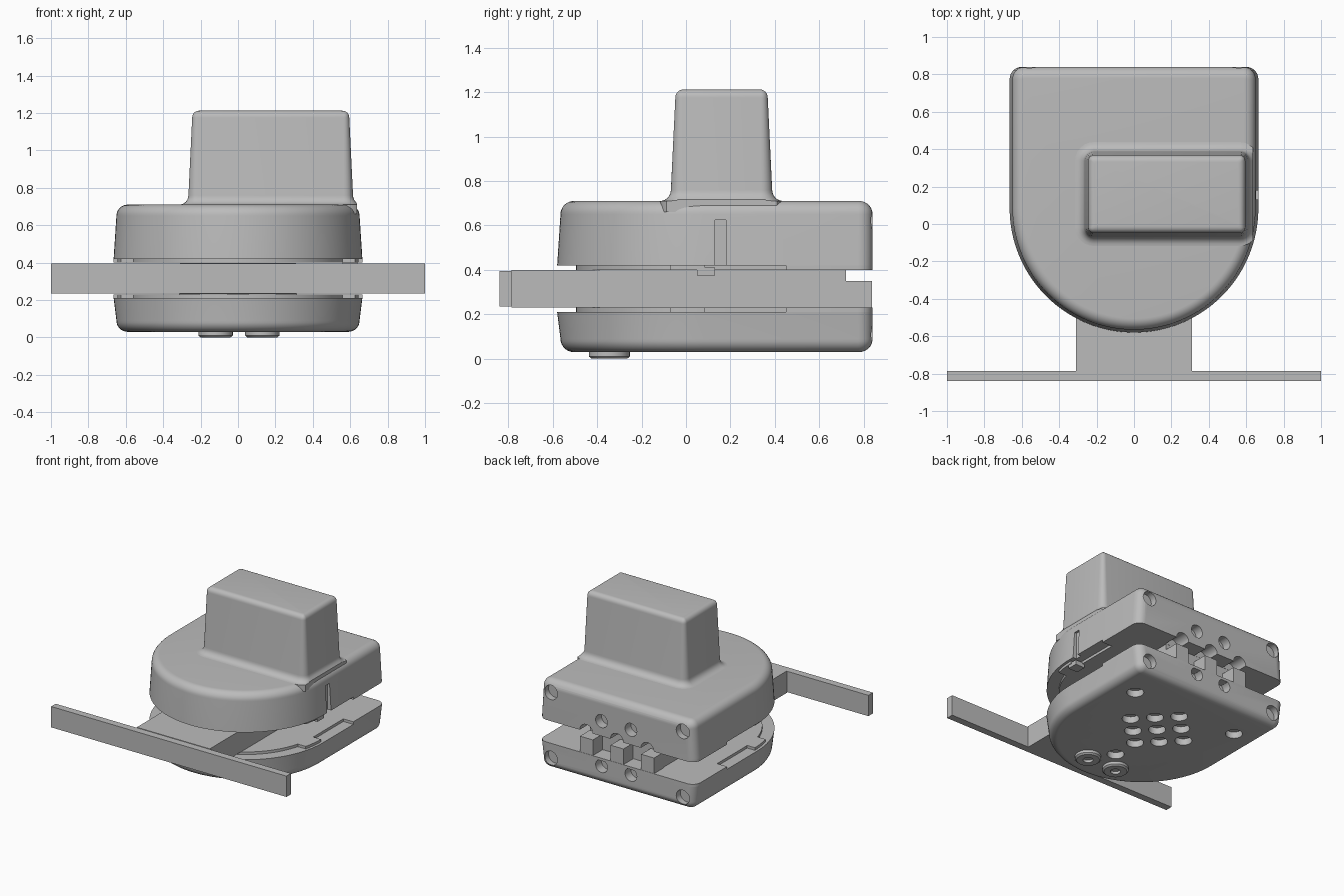
import bpy, bmesh
from math import sin, cos, pi, radians
from mathutils import Matrix

cube = bpy.data.objects.get("Cube")
if cube:
    bpy.data.objects.remove(cube)

grey = bpy.data.materials.new("plain_grey")
grey.use_nodes = True
colour = (0.5, 0.5, 0.5, 1)
grey.diffuse_color = colour
grey.node_tree.nodes["Principled BSDF"].inputs["Base Color"].default_value = colour


def finish(name, bm):
    bmesh.ops.recalc_face_normals(bm, faces=bm.faces)
    mesh = bpy.data.meshes.new(name)
    bm.to_mesh(mesh)
    bm.free()
    mesh.materials.append(grey)
    ob = bpy.data.objects.new(name, mesh)
    bpy.context.collection.objects.link(ob)
    return ob


def loft(name, rings):
    """Skin a stack of (outline, z) rings and cap both ends."""
    bm = bmesh.new()
    rows = [[bm.verts.new((x, y, z)) for x, y in pts] for pts, z in rings]
    for a, b in zip(rows, rows[1:]):
        for i in range(len(a)):
            j = (i + 1) % len(a)
            bm.faces.new((a[i], a[j], b[j], b[i]))
    bm.faces.new(rows[0])
    bm.faces.new(rows[-1])
    return finish(name, bm)


def arc(cx, cy, r, start, end, n):
    return [(cx + r * cos(radians(start + (end - start) * i / n)),
             cy + r * sin(radians(start + (end - start) * i / n))) for i in range(n + 1)]


def d_outline(taper, inset=0):
    """Round front, straight sides, flat back with small corners."""
    w, back, r = 0.665 - taper - inset, 0.84 - inset, 0.065 - inset
    return (arc(0, 0.085, w, 180, 360, 64) + arc(w - r, back - r, r, 0, 90, 6)
            + arc(r - w, back - r, r, 90, 180, 6))


def box(name, x0, x1, y0, y1, z0, z1):
    return loft(name, [([(x0, y0), (x1, y0), (x1, y1), (x0, y1)], z) for z in (z0, z1)])


def shell(name, z_open, z_closed):
    """Tapered case half with a rounded closed edge."""
    s = 1 if z_closed > z_open else -1
    r = 0.06
    rings = [(d_outline(0), z_open)]
    for k in range(9):
        a = k / 8 * pi / 2
        rings.append((d_outline(0.015, r * (1 - cos(a))), z_closed - s * r * (1 - sin(a))))
    return loft(name, rings)


def lips(prefix, z0, z1):
    """Stepped mating rim: recessed front, middle step, full back."""
    return [loft(prefix + "_front_lip", [(d_outline(0.085), z) for z in (z0, z1)]),
            loft(prefix + "_middle_lip",
                 [([p for p in d_outline(0.02) if -0.1 < p[1] < 0.5], z) for z in (z0, z1)]),
            loft(prefix + "_back_lip",
                 [([(0.665, 0.45)] + [p for p in d_outline(0) if p[1] > 0.5]
                   + [(-0.665, 0.45)], z) for z in (z0, z1)])]


def cut(targets, add_shapes):
    """Subtract the shapes that add_shapes puts in a mesh."""
    bm = bmesh.new()
    add_shapes(bm)
    cutter = finish("cutter", bm)
    cutter.hide_render = True
    for ob in targets:
        mod = ob.modifiers.new("cut", "BOOLEAN")
        mod.operation, mod.solver, mod.object = "DIFFERENCE", "EXACT", cutter
        bpy.context.view_layer.update()
        result = ob.evaluated_get(bpy.context.evaluated_depsgraph_get())
        mesh = bpy.data.meshes.new_from_object(result)
        ob.modifiers.clear()
        ob.data = mesh
    bpy.data.objects.remove(cutter)


def drill(bm, x, y, z, r, depth, along_y=False):
    m = Matrix.Translation((x, y, z))
    if along_y:
        m = m @ Matrix.Rotation(pi / 2, 4, "X")
    bmesh.ops.create_cone(bm, cap_ends=True, segments=28, radius1=r, radius2=r,
                          depth=2 * depth, matrix=m)


# Case halves
upper = shell("upper_shell", 0.42, 0.71)
lower = shell("lower_shell", 0.21, 0.03)
upper_lips = lips("upper", 0.40, 0.42)
lower_lips = lips("lower", 0.21, 0.23)
hole_xs = (0.13, -0.12)
groove_xs = (-0.26, 0, 0.26)


def upper_cuts(bm):
    for x in (-0.56, 0.56):
        drill(bm, x, 0.84, 0.62, 0.055, 0.05, True)
    for x in hole_xs:
        drill(bm, x, 0.84, 0.515, 0.05, 0.07, True)
    for x in groove_xs:
        drill(bm, x, 0.84, 0.40, 0.055, 0.12, True)
    # side slot
    m = Matrix.Translation((0.67, 0.155, 0.52)) @ Matrix.Diagonal((0.07, 0.05, 0.21, 1))
    bmesh.ops.create_cube(bm, size=1, matrix=m)


def lower_cuts(bm):
    for x in (-0.56, 0.56):
        drill(bm, x, 0.84, 0.115, 0.055, 0.05, True)
    for x in hole_xs:
        drill(bm, x, 0.84, 0.17, 0.05, 0.07, True)
    # vent holes in a diamond grid, then single holes
    for i in (-1, 0, 1):
        for j in (-1, 0, 1):
            drill(bm, 0.12 * (i + j), 0.25 + 0.12 * (i - j), 0.03, 0.06, 0.05)
    for x, y in ((0.45, 0.55), (-0.45, 0.55), (0, -0.2)):
        drill(bm, x, y, 0.03, 0.06, 0.05)


cut([upper] + upper_lips, upper_cuts)
cut([lower], lower_cuts)

# Tower with flared foot and rounded top
def tower_ring(g):
    hx, hy, r = 0.44 + g, 0.228 + g, max(0.012, 0.05 + g)
    cx, cy = 0.175, 0.16
    pts = []
    for sx, sy, a in ((1, 1, 0), (-1, 1, 90), (-1, -1, 180), (1, -1, 270)):
        pts += arc(cx + sx * (hx - r), cy + sy * (hy - r), r, a, a + 90, 6)
    return [(min(x, 0.635), y) for x, y in pts]


rings = [(tower_ring(0.05), 0.66)]
steps = [k / 6 * pi / 2 for k in range(7)]
rings += [(tower_ring(0.05 * (1 - sin(a))), 0.71 + 0.05 * (1 - cos(a))) for a in steps]
rings += [(tower_ring(-0.02 - 0.035 * (1 - cos(a))), 1.175 + 0.037 * sin(a)) for a in steps]
loft("tower", rings)

# T-shaped mounting plate between the halves
box("cross_bar", -1, 1, -0.84, -0.785, 0.235, 0.395)
box("stem_plate", -0.31, 0.31, -0.785, 0.72, 0.231, 0.399)

# Rear cable posts and side catch
for n, x in enumerate(groove_xs):
    box(f"cable_post_{n + 1}", x - 0.055, x + 0.055, 0.72, 0.838, 0.22, 0.35)
box("side_catch", 0.56, 0.64, 0.05, 0.13, 0.375, 0.41)

# Feet with a screw recess
for n, x in enumerate(hole_xs):
    profile = ((0.035, 0.02), (0.035, 0), (0.08, 0), (0.092, 0.01), (0.092, 0.05))
    loft(f"foot_{n + 1}", [(arc(x, -0.345, r, 0, 350, 35), z) for r, z in profile])

# Smooth curved surfaces, keep edges sharp
bpy.ops.object.select_all(action="DESELECT")
for ob in bpy.context.scene.objects:
    if ob.type == "MESH":
        ob.select_set(True)
        bpy.context.view_layer.objects.active = ob
bpy.ops.object.shade_smooth_by_angle(angle=radians(30))
